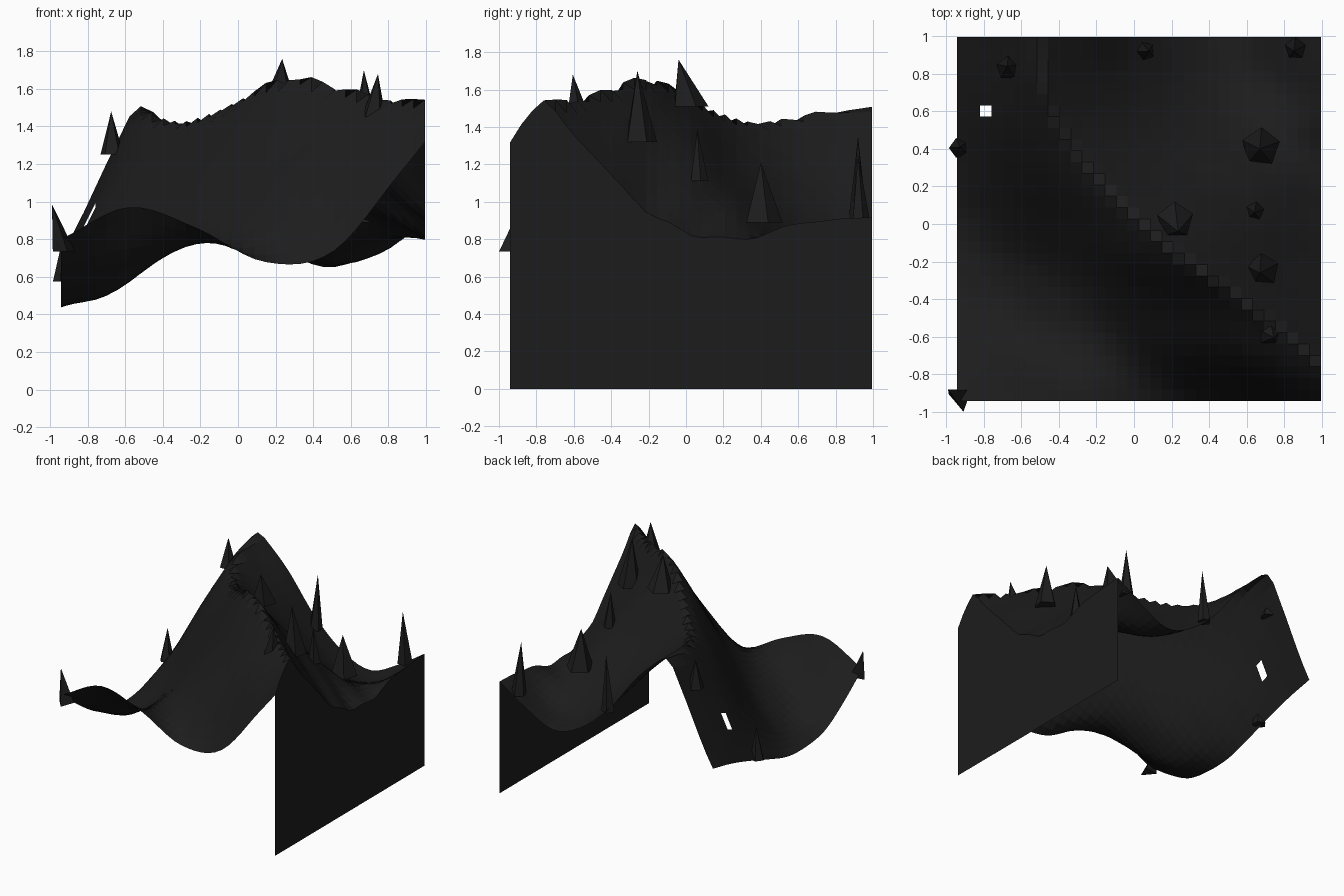
import bpy, bmesh, math
from mathutils import Vector

cube = bpy.data.objects.get("Cube")
if cube:
    bpy.data.objects.remove(cube, do_unlink=True)

# Single dark rock material
rock = bpy.data.materials.new("dark_rock")
rock.use_nodes = True
rock_colour = (0.012, 0.012, 0.012, 1)
rock.diffuse_color = rock_colour
rock.node_tree.nodes["Principled BSDF"].inputs["Base Color"].default_value = rock_colour

LOW, SIZE, CELLS = -0.941, 1.936, 32
FAR = 1.5  # reach of the slope table beyond the crest

# Crest position along x, from the front row to the back row
CREST = [1.22, 0.94, 0.63, 0.30, 0.01, -0.21, -0.39, -0.48, -0.50]

# Heights in hundredths, front to back: from the -x edge up to the crest
RISE = [
    [80, 97, 86, 68, 73, 115, 160],
    [62, 68, 76, 82, 105, 134, 155],
    [48, 52, 69, 88, 113, 139, 160],
    [44, 50, 65, 89, 117, 145, 168],
    [45, 57, 73, 94, 116, 137, 156],
    [52, 68, 85, 104, 121, 135, 145],
    [60, 76, 94, 110, 124, 136, 145],
    [67, 82, 97, 113, 128, 141, 150],
    [72, 85, 100, 116, 131, 146, 152],
]
# Heights beyond the crest, on the +x side
FALL = [
    [130, 102, 82, 70, 64, 66],
    [126, 100, 82, 71, 66, 70],
    [133, 107, 88, 76, 72, 76],
    [143, 115, 90, 78, 74, 78],
    [142, 125, 104, 81, 76, 80],
    [127, 112, 101, 89, 79, 80],
    [124, 104, 88, 79, 81, 92],
    [126, 100, 79, 68, 73, 92],
    [128, 96, 74, 65, 76, 92],
]


def spline(values, t):
    """Smooth curve through evenly spaced values, t from 0 to 1."""
    padded = [2 * values[0] - values[1], *values, 2 * values[-1] - values[-2]]
    pos = min(max(t, 0), 1) * (len(values) - 1)
    i = min(int(pos), len(values) - 2)
    f = pos - i
    a, b, c, d = padded[i:i + 4]
    return b + f / 2 * (c - a + f * (2 * a - 5 * b + 4 * c - d
                                     + f * (3 * (b - c) + d - a)))


def ground(x, y):
    """Terrain height, with a crease along the crest."""
    v = (y - LOW) / SIZE
    crest = spline(CREST, v)
    if x < crest:
        t = (x - LOW) / (crest - LOW)
        column = [spline(rise, t) for rise in RISE]
    else:
        t = (x - crest) / FAR
        column = [spline([rise[-1], *fall], t) for rise, fall in zip(RISE, FALL)]
    return spline(column, v) / 100


def finish(bm, name):
    mesh = bpy.data.meshes.new(name)
    bm.to_mesh(mesh)
    bm.free()
    mesh.materials.append(rock)
    obj = bpy.data.objects.new(name, mesh)
    bpy.context.collection.objects.link(obj)


# Mountain terrain sheet with one missing tile
bm = bmesh.new()
bmesh.ops.create_grid(bm, x_segments=CELLS, y_segments=CELLS, size=SIZE / 2)
for vert in bm.verts:
    vert.co.x += LOW + SIZE / 2
    vert.co.y += LOW + SIZE / 2
    vert.co.z = ground(vert.co.x, vert.co.y)
hole = Vector((-0.79, 0.605))
missing = min(bm.faces, key=lambda f: (f.calc_center_median().xy - hole).length)
bmesh.ops.delete(bm, geom=[missing], context='FACES')
finish(bm, "terrain")

# Flat wall below the terrain's +x edge
bm = bmesh.new()
edge_x = LOW + SIZE
columns = []
for i in range(CELLS + 1):
    y = LOW + SIZE * i / CELLS
    columns.append([bm.verts.new((edge_x, y, z)) for z in (0, ground(edge_x, y))])
for (low_a, top_a), (low_b, top_b) in zip(columns, columns[1:]):
    bm.faces.new((low_a, low_b, top_b, top_a))
finish(bm, "side_wall")


def spike(name, base, radius, tip, turn=0, sides=5):
    """Pyramid with a freely placed tip."""
    bm = bmesh.new()
    ring = []
    for i in range(sides):
        a = math.radians(turn + i * 360 / sides)
        ring.append(bm.verts.new((base[0] + radius * math.cos(a),
                                  base[1] + radius * math.sin(a), base[2])))
    top = bm.verts.new(tip)
    bm.faces.new(ring[::-1])
    for i in range(sides):
        bm.faces.new((ring[i], ring[(i + 1) % sides], top))
    finish(bm, name)


# Rock spikes scattered over the slopes
spike("ridge_spike", (0.22, 0.02, 1.51), 0.10, (0.235, -0.04, 1.76), 20)
spike("valley_spike", (0.675, 0.41, 0.89), 0.105, (0.67, 0.40, 1.21), 88)
spike("small_slope_spike", (0.645, 0.07, 1.11), 0.05, (0.64, 0.06, 1.39), 10)
spike("tall_slope_spike", (0.685, -0.245, 1.32), 0.09, (0.67, -0.26, 1.70), 95)
spike("upper_slope_spike", (0.72, -0.58, 1.45), 0.068, (0.745, -0.605, 1.68), 15)
spike("back_spike", (0.06, 0.92, 0.90), 0.052, (0.08, 0.92, 1.35), 40)
spike("back_corner_spike", (0.86, 0.935, 0.83), 0.06, (0.85, 0.92, 1.25), 90)
spike("peak_spike", (-0.67, 0.83, 1.25), 0.065, (-0.675, 0.84, 1.48), 90)
spike("edge_spike", (-0.93, 0.405, 0.575), 0.055, (-0.925, 0.41, 0.84), 180)
spike("front_corner_spike", (-0.92, -0.93, 0.735), 0.07, (-0.99, -0.88, 0.985), -80, 3)
